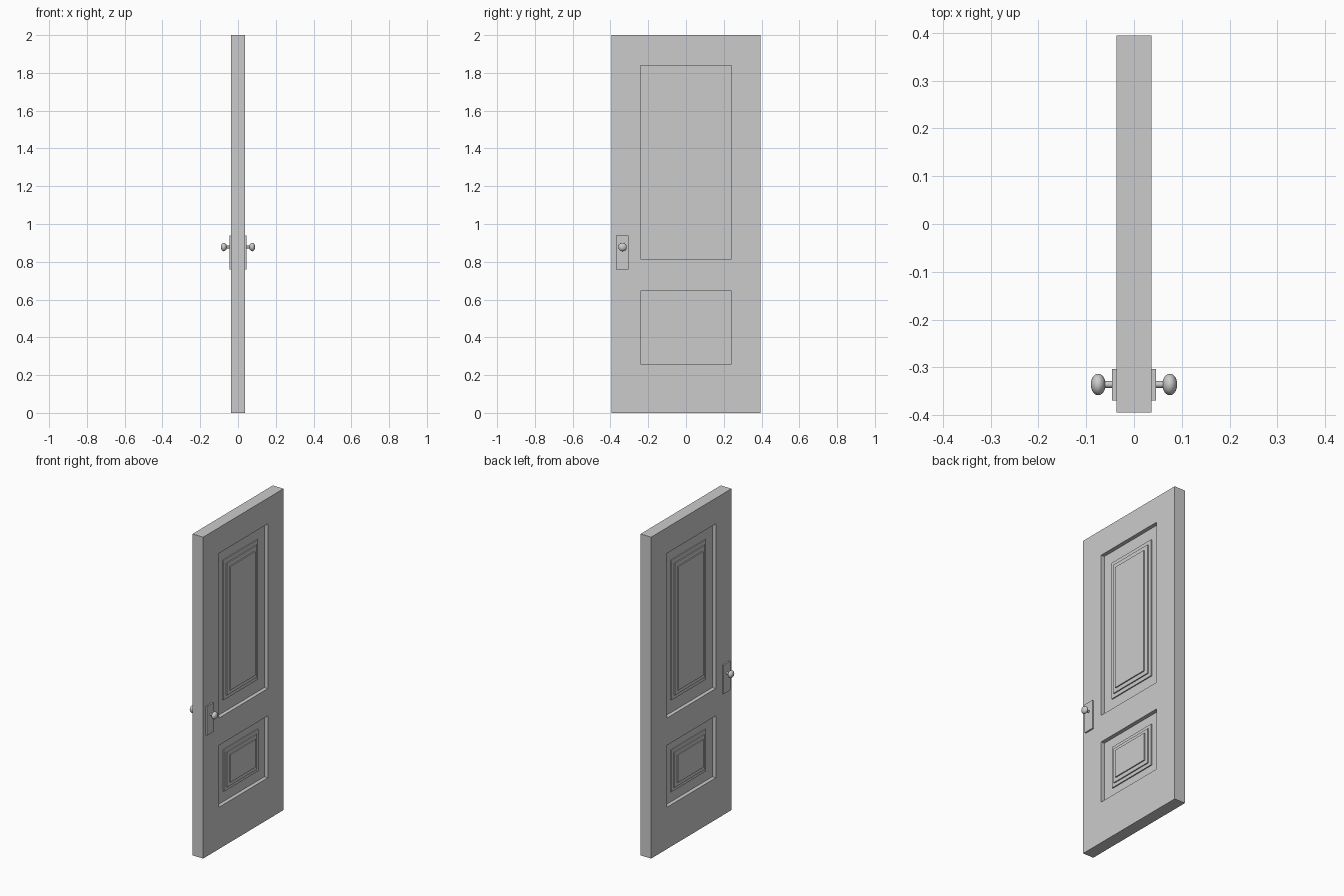
import bpy, bmesh, math
from mathutils import Vector

if "Cube" in bpy.data.objects:
    bpy.data.objects.remove(bpy.data.objects["Cube"])

T, W, H = 0.037, 0.395, 2.0      # half thickness, half width, height


def finish(name, bm, smooth=False):
    """Turn a +x half into an object mirrored to the other side of the door."""
    bmesh.ops.remove_doubles(bm, verts=bm.verts, dist=1e-5)
    bmesh.ops.recalc_face_normals(bm, faces=bm.faces)
    me = bpy.data.meshes.new(name)
    bm.to_mesh(me)
    bm.free()
    ob = bpy.data.objects.new(name, me)
    bpy.context.collection.objects.link(ob)
    m = ob.modifiers.new("Mirror", 'MIRROR')
    m.use_axis[0] = True
    m.merge_threshold = 1e-5
    if smooth:
        bpy.ops.object.select_all(action='DESELECT')
        ob.select_set(True)
        bpy.context.view_layer.objects.active = ob
        bpy.ops.object.shade_smooth_by_angle(angle=math.radians(40))
    return ob


def loop(bm, x, rect):
    y0, y1, z0, z1 = rect
    return [bm.verts.new((x, y, z)) for y, z in ((y0, z0), (y1, z0), (y1, z1), (y0, z1))]


def bridge(bm, a, b):
    for i in range(4):
        j = (i + 1) % 4
        bm.faces.new((a[i], a[j], b[j], b[i]))


def panel(bm, rects):
    """Sunken field with three raised steps inside it."""
    x = T
    prev = loop(bm, x, rects[0])
    for i, r in enumerate(rects):
        x += -0.024 if i == 0 else 0.007
        wall_top = loop(bm, x, r)
        if i:
            base = loop(bm, x - 0.007, r)
            bridge(bm, prev, base)
            bridge(bm, base, wall_top)
        else:
            bridge(bm, prev, wall_top)
        prev = wall_top
    bm.faces.new(prev)


# Door leaf: framed face with two panel openings, plus the rim
upper = [(-.24, .24, .815, 1.84), (-.17, .17, .895, 1.765),
         (-.147, .147, .918, 1.74), (-.123, .123, .942, 1.712)]
lower = [(-.24, .24, .26, .645), (-.167, .172, .324, .585),
         (-.145, .15, .345, .563), (-.123, .128, .369, .541)]
ys = [-W, -.24, .24, W]
zs = [0, .26, .645, .815, 1.84, H]
bm = bmesh.new()
for i in range(3):
    for j in range(5):
        if (i, j) not in ((1, 1), (1, 3)):
            bm.faces.new(loop(bm, T, (ys[i], ys[i + 1], zs[j], zs[j + 1])))
bmesh.ops.remove_doubles(bm, verts=bm.verts, dist=1e-5)
rim = [e for e in bm.edges if e.is_boundary and
       (all(abs(abs(v.co.y) - W) < 1e-5 for v in e.verts) or
        all(v.co.z < 1e-5 for v in e.verts) or
        all(v.co.z > H - 1e-5 for v in e.verts))]
new = bmesh.ops.extrude_edge_only(bm, edges=rim)["geom"]
for v in new:
    if isinstance(v, bmesh.types.BMVert):
        v.co.x = 0
panel(bm, upper)
panel(bm, lower)
finish("door_leaf", bm)

# Lock plates
bm = bmesh.new()
plate = (-.37, -.304, .758, .938)
back, front = loop(bm, T, plate), loop(bm, .046, plate)
bridge(bm, back, front)
bm.faces.new(front)
bm.faces.new(back)
finish("lock_plate", bm)

# Knobs: stem and flattened ball turned about the x axis
bm = bmesh.new()
cy, cz = -.336, .878
prof = [(.046, .007)]
for k in range(13):
    a = math.pi * (0.1 + 0.9 * k / 12)
    prof.append((.075 - .0155 * math.cos(a), .0225 * math.sin(a) if k < 12 else 0))
vs = [bm.verts.new((x, cy + r, cz)) for x, r in prof]
es = [bm.edges.new(p) for p in zip(vs, vs[1:])]
bmesh.ops.spin(bm, geom=vs + es, cent=Vector((0, cy, cz)), axis=Vector((1, 0, 0)),
               angle=2 * math.pi, steps=32, use_duplicate=False)
finish("door_knob", bm, smooth=True)
